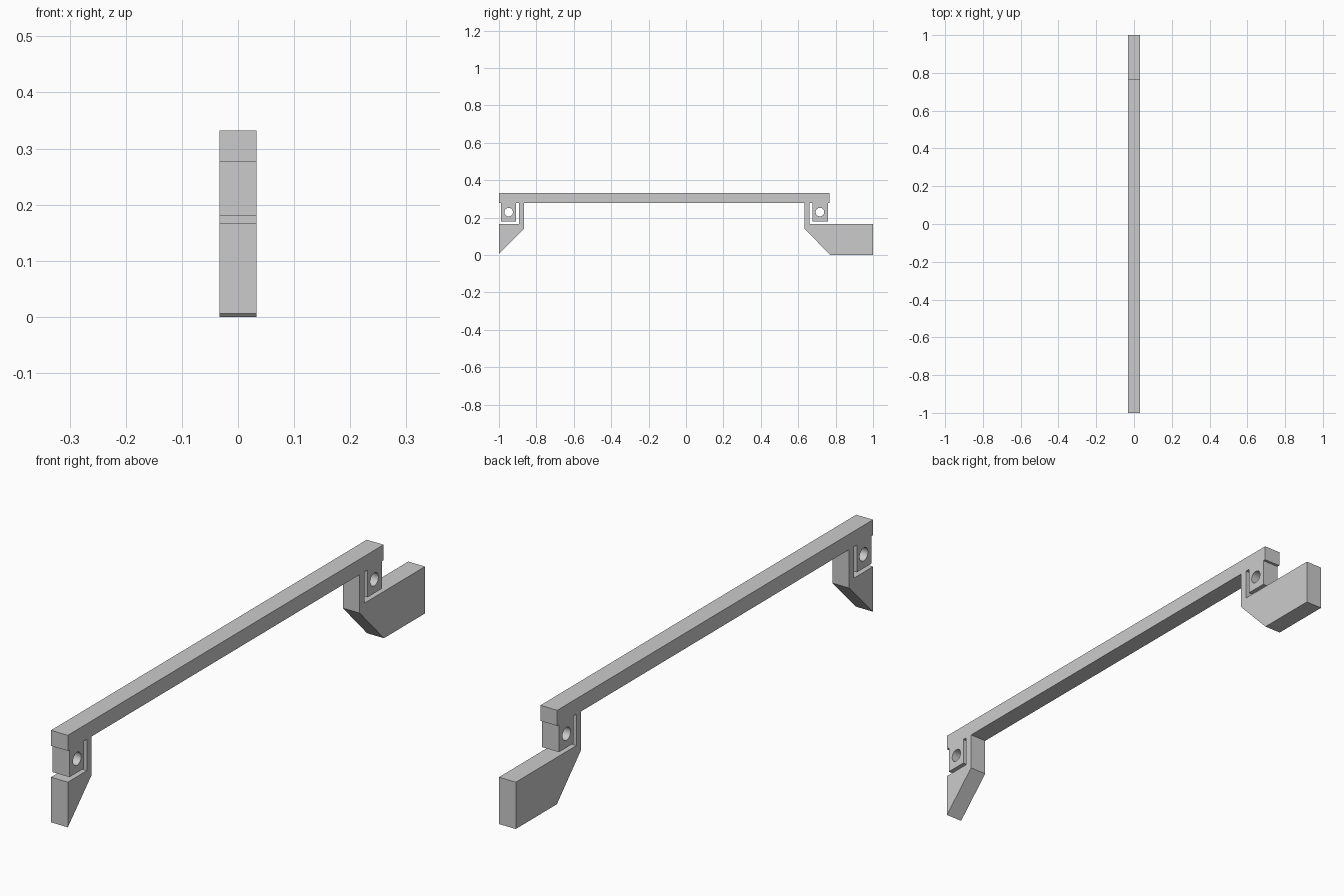
import bpy
import bmesh
import math
from mathutils import Vector

cube = bpy.data.objects.get("Cube")
if cube:
    bpy.data.objects.remove(cube, do_unlink=True)

HALF_WIDTH = 0.033
MIDDLE = -0.116            # the two brackets mirror about this y
BAR_TOP, BAR_BOTTOM = 0.332, 0.277
HOLE_Y, HOLE_Z, HOLE_RADIUS = -0.948, 0.229, 0.023

grey = bpy.data.materials.new("plain_grey")
grey.use_nodes = True
grey.diffuse_color = (0.6, 0.6, 0.6, 1)
grey.node_tree.nodes["Principled BSDF"].inputs["Base Color"].default_value = (0.6, 0.6, 0.6, 1)


def mirror(points):
    return [(2 * MIDDLE - y, z) for y, z in reversed(points)]


def extrude_profile(name, outline):
    """Extrude a y-z outline across the width of the model."""
    bm = bmesh.new()
    face = bm.faces.new([bm.verts.new((-HALF_WIDTH, y, z)) for y, z in outline])
    result = bmesh.ops.extrude_face_region(bm, geom=[face])
    moved = [v for v in result["geom"] if isinstance(v, bmesh.types.BMVert)]
    bmesh.ops.translate(bm, verts=moved, vec=Vector((2 * HALF_WIDTH, 0, 0)))
    bmesh.ops.recalc_face_normals(bm, faces=bm.faces)
    mesh = bpy.data.meshes.new(name)
    bm.to_mesh(mesh)
    bm.free()
    mesh.materials.append(grey)
    obj = bpy.data.objects.new(name, mesh)
    bpy.context.collection.objects.link(obj)
    return obj


# Lug, slot and leg of one bracket, from the bar end to the foot
lug = [(-1, BAR_TOP), (-1, BAR_BOTTOM), (-0.99, BAR_BOTTOM), (-0.99, 0.18),
       (-0.909, 0.18), (-0.909, BAR_BOTTOM), (-0.893, BAR_BOTTOM), (-0.893, 0.166)]
leg = [(-0.866, 0.141), (-0.866, BAR_BOTTOM)]

# Short pointed foot in front, long block foot behind
front_foot = [(-1, 0.166), (-1, 0.006)]
back_foot = [(0.77, 0), (1, 0), (1, 0.166)]

outline = lug + front_foot + leg + mirror(leg) + back_foot + mirror(lug)
handle = extrude_profile("handle_bar_with_brackets", outline)

# Screw holes through both lugs
for name, y in (("front", HOLE_Y), ("back", 2 * MIDDLE - HOLE_Y)):
    bpy.ops.mesh.primitive_cylinder_add(
        vertices=32, radius=HOLE_RADIUS, depth=4 * HALF_WIDTH,
        location=(0, y, HOLE_Z), rotation=(0, math.pi / 2, 0))
    cutter = bpy.context.object
    cutter.name = name + "_hole_cutter"
    cutter.data.materials.append(grey)
    cutter.hide_render = True
    cutter.hide_set(True)
    cut = handle.modifiers.new(name + "_hole", "BOOLEAN")
    cut.operation = "DIFFERENCE"
    cut.solver = "EXACT"
    cut.object = cutter

# Smooth the hole walls, keep the edges sharp
bpy.ops.object.select_all(action="DESELECT")
bpy.context.view_layer.objects.active = handle
handle.select_set(True)
for modifier in list(handle.modifiers):
    bpy.ops.object.modifier_apply(modifier=modifier.name)
for obj in [o for o in bpy.data.objects if o.name.endswith("_hole_cutter")]:
    bpy.data.objects.remove(obj, do_unlink=True)
bpy.ops.object.shade_smooth_by_angle(angle=math.radians(30))
